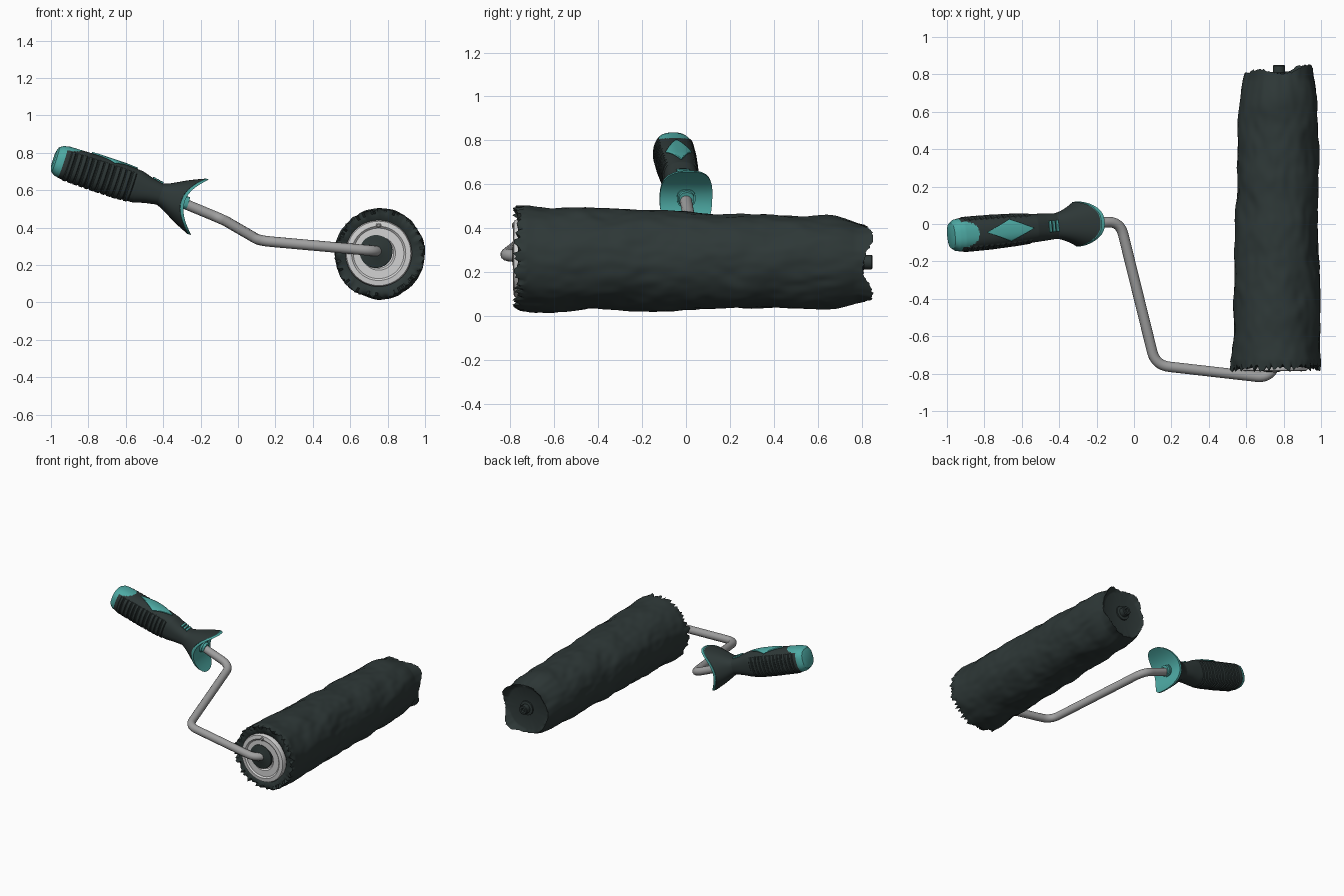
import bpy, bmesh, math, random
from mathutils import Vector, noise

random.seed(4)
cube = bpy.data.objects.get("Cube")
if cube:
    bpy.data.objects.remove(cube)


def material(name, rgb):
    m = bpy.data.materials.new(name)
    m.use_nodes = True
    m.diffuse_color = (*rgb, 1)
    bsdf = m.node_tree.nodes["Principled BSDF"]
    bsdf.inputs["Base Color"].default_value = (*rgb, 1)
    bsdf.inputs["Roughness"].default_value = 0.6
    return m


DARK = material("charcoal", (0.027, 0.039, 0.038))
TEAL = material("teal", (0.075, 0.4, 0.37))
METAL = material("grey metal", (0.35, 0.35, 0.35))
WHITE = material("pale plastic", (0.65, 0.65, 0.65))


def finish(name, bm, mats, angle=40):
    bmesh.ops.recalc_face_normals(bm, faces=bm.faces)
    me = bpy.data.meshes.new(name)
    bm.to_mesh(me)
    bm.free()
    for m in mats:
        me.materials.append(m)
    ob = bpy.data.objects.new(name, me)
    bpy.context.collection.objects.link(ob)
    bpy.ops.object.select_all(action="DESELECT")
    ob.select_set(True)
    bpy.context.view_layer.objects.active = ob
    bpy.ops.object.shade_smooth_by_angle(angle=math.radians(angle))
    return ob


def loft(name, rings, mats, rule=None, angle=40):
    """Skin a list of equal rings and close both ends."""
    bm = bmesh.new()
    rows = [[bm.verts.new(p) for p in ring] for ring in rings]
    n = len(rows[0])
    for a, b in zip(rows, rows[1:]):
        for i in range(n):
            j = (i + 1) % n
            bm.faces.new((a[i], a[j], b[j], b[i]))
    bm.faces.new(rows[0])
    bm.faces.new(rows[-1])
    if rule:
        for f in bm.faces:
            f.material_index = rule(f.calc_center_median())
    return finish(name, bm, mats, angle)


def lathe(name, cx, cz, profile, mat, n=48):
    """Turn (radius, y) points about an axis along y."""
    rings = [[(cx + r * math.cos(math.tau * i / n), y, cz + r * math.sin(math.tau * i / n))
              for i in range(n)] for r, y in profile]
    return loft(name, rings, [mat])


# ---- Handle frame: u along the grip, v sideways, w up
ORIGIN = Vector((-0.30, 0, 0.54))
U = Vector((0.65, 0.06, -0.215)).normalized()
V = Vector((0, 0, 1)).cross(U).normalized()
W = U.cross(V)
POWER = 2.5


def place(u, v, w):
    return ORIGIN + U * u + V * v + W * w


def local(p):
    d = p - ORIGIN
    return d.dot(U), d.dot(V), d.dot(W)


def oval(a):
    c, s = math.cos(a), math.sin(a)
    e = 2 / POWER
    return math.copysign(abs(c) ** e, c), math.copysign(abs(s) ** e, s)


# Length position, half width, half height of the grip
GRIP = [(-0.724, 0.045, 0.045), (-0.716, 0.068, 0.068), (-0.695, 0.084, 0.083),
        (-0.66, 0.09, 0.09), (-0.5, 0.089, 0.094), (-0.35, 0.083, 0.094),
        (-0.25, 0.076, 0.088), (-0.19, 0.073, 0.071), (-0.12, 0.068, 0.058)]


def grip_size(u):
    for (a, v0, w0), (b, v1, w1) in zip(GRIP, GRIP[1:]):
        if u <= b:
            t = (u - a) / (b - a)
            return v0 + (v1 - v0) * t, w0 + (w1 - w0) * t
    return GRIP[-1][1:]


def grip_ring(u, n=64):
    hv, hw = grip_size(u)
    ring = []
    for i in range(n):
        c, s = oval(math.tau * i / n)
        k = 1.0
        if -0.655 < u < -0.27 and s < 0.75:  # raised ribbed side panels
            k = 0.99 if (u * 32) % 1 < 0.25 else 1.05
        ring.append(place(u, hv * c * k, hw * s * k))
    return ring


def cap_rule(p):
    u, v, w = local(p)
    tongue = w > 0.03 and ((u + 0.66) / 0.075) ** 2 + (v / 0.068) ** 2 < 1
    return 1 if u < -0.675 or tongue else 0


stations = [g[0] for g in GRIP[:3]] + [-0.685 + 0.005 * i for i in range(114)]
loft("grip", [grip_ring(u) for u in stations], [DARK, TEAL], cap_rule, 30)


# ---- Teal inlays laid over the top of the grip
def inlay(name, uc, half_u, width, steps=24, across=12):
    bm = bmesh.new()
    rows = []
    for i in range(steps + 1):
        t = 2 * i / steps - 1
        u = uc + half_u * t
        hv, hw = grip_size(u)
        row = []
        for j in range(across + 1):
            v = width(t) * (2 * j / across - 1)
            w = hw * (1 - abs(v / hv) ** POWER) ** (1 / POWER)
            row.append(bm.verts.new(place(u, v, w + 0.003)))
        rows.append(row)
    for a, b in zip(rows, rows[1:]):
        for j in range(across):
            bm.faces.new((a[j], a[j + 1], b[j + 1], b[j]))
    ob = finish(name, bm, [TEAL])
    solid = ob.modifiers.new("thickness", "SOLIDIFY")
    solid.thickness = 0.009
    solid.offset = 0


inlay("diamond_inlay", -0.41, 0.13, lambda t: 0.002 + 0.056 * (1 - abs(t)))
for k in range(3):
    inlay(f"neck_rib_{k + 1}", -0.178 + 0.021 * k, 0.007, lambda t: 0.03, 4)


# ---- Saddle shaped finger guard: dark flare with a teal lining
def saddle_ring(hv, hw, u, bend, n=64):
    ring = []
    for i in range(n):
        c, s = oval(math.tau * i / n)
        ring.append(place(u + bend * (hw * s / 0.155) ** 2, hv * c, hw * s))
    return ring


flare = []
for i in range(15):
    t = i / 14
    grow = t ** 1.7
    flare.append(saddle_ring(0.068 + 0.05 * grow, 0.058 + 0.095 * grow,
                             -0.135 + 0.12 * t, 0.095 * t))
flare += [saddle_ring(0.118 * k, 0.153 * k, -0.013, 0.095) for k in (0.8, 0.5, 0.2)]
loft("guard_flare", flare, [DARK])

lining = [saddle_ring(0.12 * k, 0.156 * k, -0.014, 0.095) for k in (0.2, 0.6, 0.9, 1)]
lining += [saddle_ring(0.12 * k, 0.156 * k, 0.004, 0.095)
           for k in (1, 0.95, 0.8, 0.65, 0.5, 0.35, 0.2)]
loft("guard_lining", lining, [TEAL])
loft("rod_collar", [saddle_ring(r, r, u, 0) for u, r in
                    ((-0.02, 0.042), (0.018, 0.042), (0.018, 0.036), (0.034, 0.034))], [TEAL])


# ---- Bent wire frame with rounded corners
def rounded_path(points, radius):
    pts = [Vector(p) for p in points]
    path = [pts[0]]
    for a, b, c in zip(pts, pts[1:], pts[2:]):
        p = b + (a - b).normalized() * radius
        q = b + (c - b).normalized() * radius
        for i in range(9):
            t = i / 8
            path.append(p * (1 - t) ** 2 + b * 2 * t * (1 - t) + q * t * t)
    return path + [pts[-1]]


path = rounded_path([(-0.34, -0.005, 0.55), (-0.075, 0.015, 0.44), (0.115, -0.755, 0.33),
                     (0.73, -0.825, 0.275), (0.77, -0.7, 0.272)], 0.075)
curve = bpy.data.curves.new("wire_frame", "CURVE")
curve.dimensions = "3D"
curve.bevel_depth = 0.028
curve.bevel_resolution = 5
curve.use_fill_caps = True
spline = curve.splines.new("POLY")
spline.points.add(len(path) - 1)
for point, co in zip(spline.points, path):
    point.co = (*co, 1)
curve.materials.append(METAL)
bpy.context.collection.objects.link(bpy.data.objects.new("wire_frame", curve))

# ---- Fluffy sleeve: tapered, lumpy, ragged at both ends
SEGS = 120


def sleeve_ring(y, scale, rag=None):
    t = (y + 0.78) / 1.6
    cx, cz = 0.757 + 0.02 * t, 0.261 - 0.019 * t
    ring = []
    for i in range(SEGS):
        a = math.tau * i / SEGS
        c, s = math.cos(a), math.sin(a)
        lump = 0.014 * noise.noise(Vector((c * 1.5, y * 6, s * 1.5)))
        lump += 0.005 * noise.noise(Vector((c * 5, y * 15, s * 5)))
        r = (0.239 - 0.033 * t + lump) * scale
        dy = 0
        if rag == "front":
            dy = random.uniform(-0.032, 0.012)
            r += random.uniform(-0.012, 0.006)
        elif rag == "back":
            flap = max(0, math.cos(a - 0.65)) ** 12 + max(0, math.cos(a + 0.85)) ** 12
            flap += 0.5 * max(0, math.cos(a - 2.2)) ** 16
            dy = 0.045 * flap + random.uniform(-0.008, 0.004)
            r += 0.018 * flap
        ring.append((cx + r * c, y + dy, cz + r * s))
    return ring


sleeve = [sleeve_ring(-0.74, 0.68), sleeve_ring(-0.76, 0.76), sleeve_ring(-0.765, 0.88),
          sleeve_ring(-0.76, 0.99, "front"), sleeve_ring(-0.735, 1.0)]
sleeve += [sleeve_ring(-0.72 + 0.02 * i, 1) for i in range(69)]
sleeve += [sleeve_ring(y, k) for y, k in ((0.68, 0.99), (0.72, 0.965), (0.76, 0.93), (0.785, 0.9))]
sleeve += [sleeve_ring(0.808, 0.87, "back"), sleeve_ring(0.803, 0.8),
           sleeve_ring(0.798, 0.74), sleeve_ring(0.798, 0.2)]
loft("sleeve", sleeve, [DARK], angle=50)

# ---- End plates, hub and axle
lathe("end_plate", 0.752, 0.262, [(0.172, -0.73), (0.178, -0.772), (0.172, -0.784),
      (0.145, -0.787), (0.135, -0.778), (0.09, -0.778), (0.08, -0.765)], WHITE)
lathe("front_hub", 0.738, 0.272, [(0.088, -0.75), (0.088, -0.782), (0.08, -0.786),
      (0.05, -0.784), (0.04, -0.79)], DARK)
lathe("plate_pin", 0.752, 0.412, [(0.014, -0.77), (0.014, -0.788), (0.008, -0.793)], METAL, 16)
lathe("axle_boss", 0.775, 0.245, [(0.055, 0.78), (0.052, 0.807), (0.033, 0.81), (0.033, 0.845),
      (0.028, 0.85), (0.014, 0.85), (0.012, 0.835)], DARK, 24)
